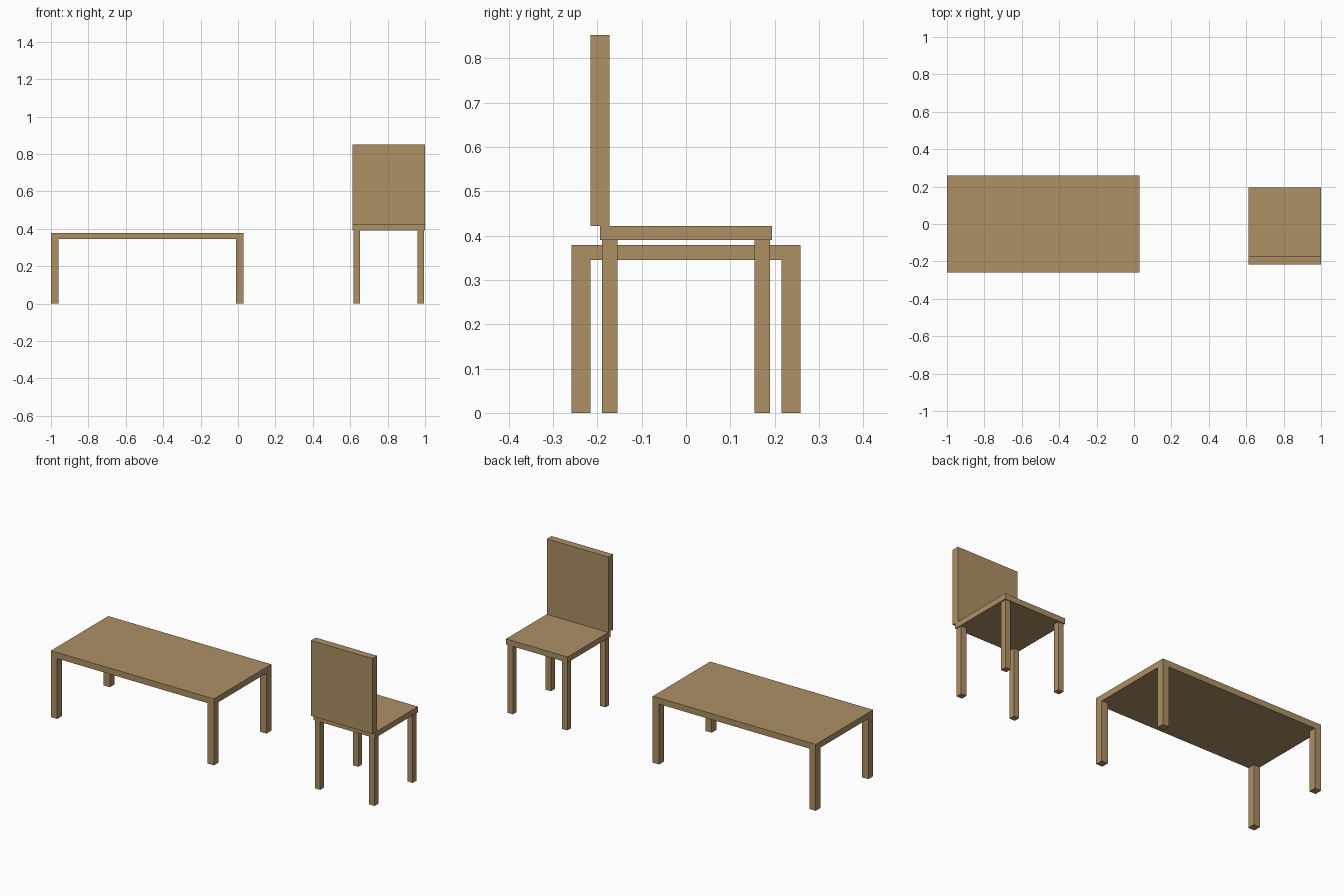
import bpy

if "Cube" in bpy.data.objects:
    bpy.data.objects.remove(bpy.data.objects["Cube"])

wood = bpy.data.materials.new("wood")
wood.diffuse_color = (0.42, 0.28, 0.13, 1)
wood.use_nodes = True
wood.node_tree.nodes["Principled BSDF"].inputs["Base Color"].default_value = wood.diffuse_color


def box(name, x, y, z):
    """Box from (min, max) ranges on each axis."""
    bpy.ops.mesh.primitive_cube_add(size=1, location=[(a + b) / 2 for a, b in (x, y, z)])
    ob = bpy.context.object
    ob.name = name
    ob.scale = [b - a for a, b in (x, y, z)]
    bpy.ops.object.transform_apply(location=False, rotation=False, scale=True)
    ob.data.materials.append(wood)
    return ob


def legs(prefix, x, y, wx, wy, height):
    """Four legs flush with the corners of the given footprint."""
    for xn, xr in (("left", (x[0], x[0] + wx)), ("right", (x[1] - wx, x[1]))):
        for yn, yr in (("front", (y[0], y[0] + wy)), ("back", (y[1] - wy, y[1]))):
            box(f"{prefix}_{yn}_{xn}_leg", xr, yr, (0, height))


# Low table
table_x, table_y = (-1.0, 0.029), (-0.2585, 0.2585)
box("table_top", table_x, table_y, (0.3445, 0.379))
legs("table", table_x, table_y, 0.04, 0.043, 0.3445)

# Chair, backrest on the front (-y) side
chair_x = (0.6115, 1.0)
box("chair_seat", chair_x, (-0.194, 0.194), (0.39, 0.422))
box("chair_backrest", chair_x, (-0.2155, -0.173), (0.422, 0.852))
legs("chair", (0.617, 0.9945), (-0.189, 0.189), 0.034, 0.034, 0.39)
